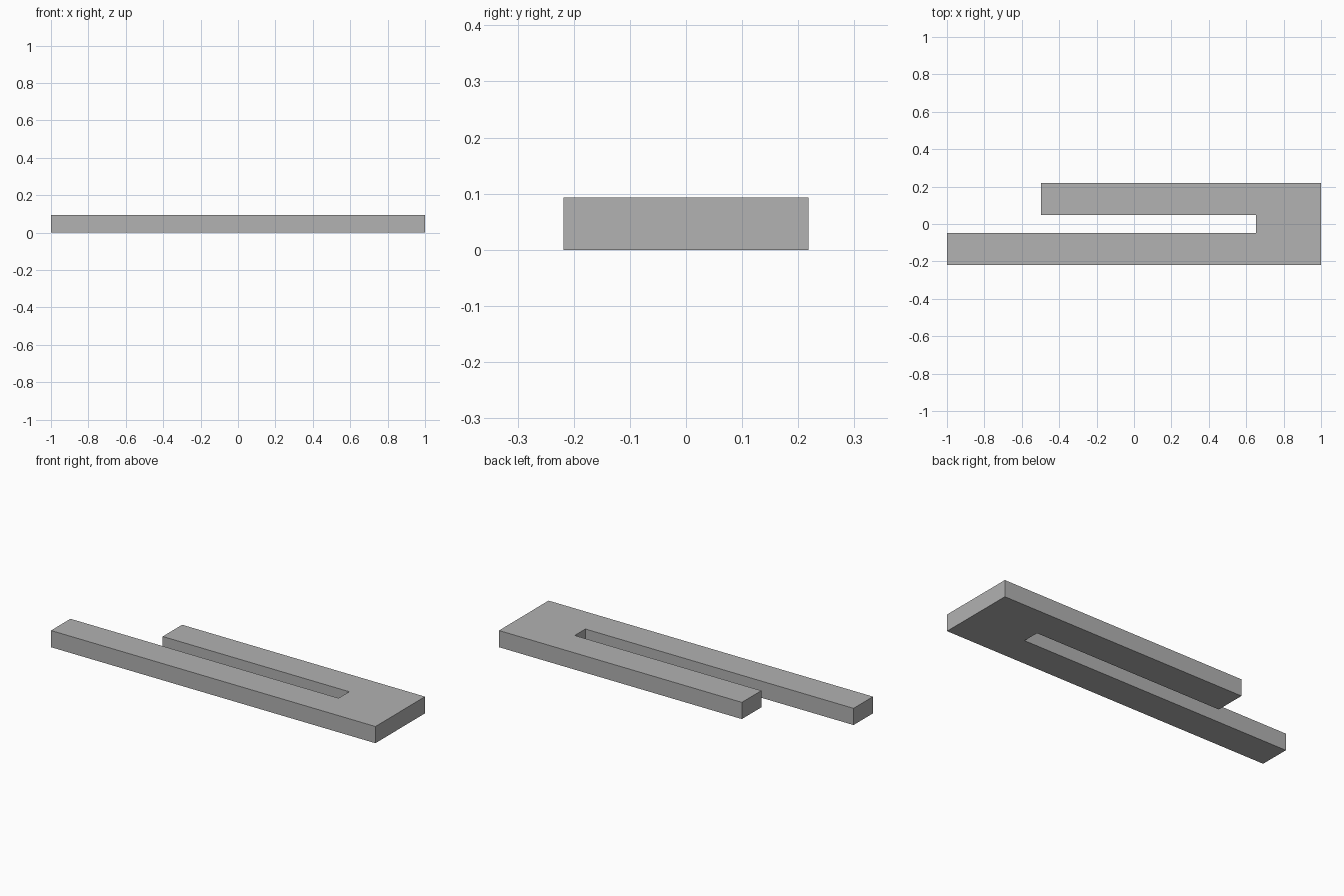
import bpy
import bmesh

if "Cube" in bpy.data.objects:
    bpy.data.objects.remove(bpy.data.objects["Cube"], do_unlink=True)

HEIGHT = 0.093
HALF_WIDTH = 0.218
HALF_SLOT = 0.047
SLOT_END = 0.653
SHORT_END = -0.497

# Plain grey material
grey = bpy.data.materials.new("plain_grey")
grey.use_nodes = True
colour = (0.445, 0.445, 0.445, 1)
grey.diffuse_color = colour
grey.node_tree.nodes["Principled BSDF"].inputs["Base Color"].default_value = colour

# Outline of the slotted bar: long front prong, short back prong
outline = [
    (-1, -HALF_WIDTH), (1, -HALF_WIDTH), (1, HALF_WIDTH),
    (SHORT_END, HALF_WIDTH), (SHORT_END, HALF_SLOT),
    (SLOT_END, HALF_SLOT), (SLOT_END, -HALF_SLOT), (-1, -HALF_SLOT),
]

# Extrude the outline into a solid
bm = bmesh.new()
base = bm.faces.new([bm.verts.new((x, y, 0)) for x, y in outline])
extruded = bmesh.ops.extrude_face_region(bm, geom=[base], use_keep_orig=True)
top_verts = [g for g in extruded["geom"] if isinstance(g, bmesh.types.BMVert)]
bmesh.ops.translate(bm, verts=top_verts, vec=(0, 0, HEIGHT))
bmesh.ops.recalc_face_normals(bm, faces=bm.faces)

mesh = bpy.data.meshes.new("two_prong_bar")
bm.to_mesh(mesh)
bm.free()
mesh.materials.append(grey)
bar = bpy.data.objects.new("two_prong_bar", mesh)
bpy.context.collection.objects.link(bar)
